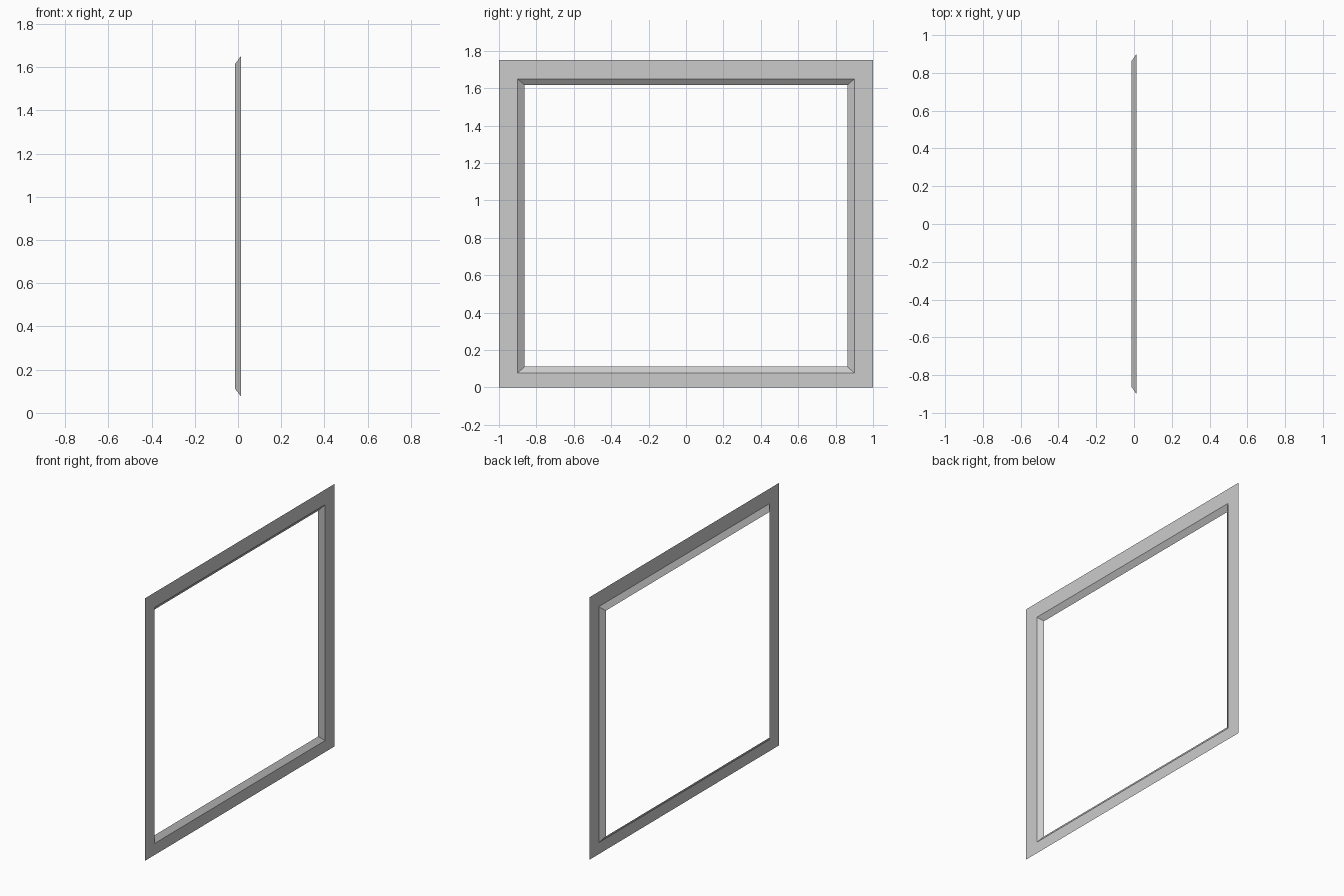
import bpy, bmesh

if "Cube" in bpy.data.objects:
    bpy.data.objects.remove(bpy.data.objects["Cube"])

# Rectangular rings (x, half width in y, bottom z, top z)
OUTER = (0.013, 1.0, 0.0, 1.75)
STEP = (0.013, 0.90, 0.077, 1.65)
INNER = (-0.013, 0.863, 0.111, 1.616)


def ring_band(name, a, b):
    """Thin mitred band of four quads joining two rectangular rings."""
    bm = bmesh.new()
    rings = []
    for x, w, lo, hi in (a, b):
        corners = ((-w, lo), (w, lo), (w, hi), (-w, hi))
        rings.append([bm.verts.new((x, y, z)) for y, z in corners])
    for i in range(4):
        j = (i + 1) % 4
        bm.faces.new((rings[0][i], rings[0][j], rings[1][j], rings[1][i]))
    mesh = bpy.data.meshes.new(name)
    bm.to_mesh(mesh)
    bm.free()
    obj = bpy.data.objects.new(name, mesh)
    bpy.context.collection.objects.link(obj)
    return obj


# Flat outer border, a single sheet facing +x
ring_band("frame_border", OUTER, STEP)
# Sloped inner lip going back to the opening
ring_band("frame_inner_bevel", STEP, INNER)
